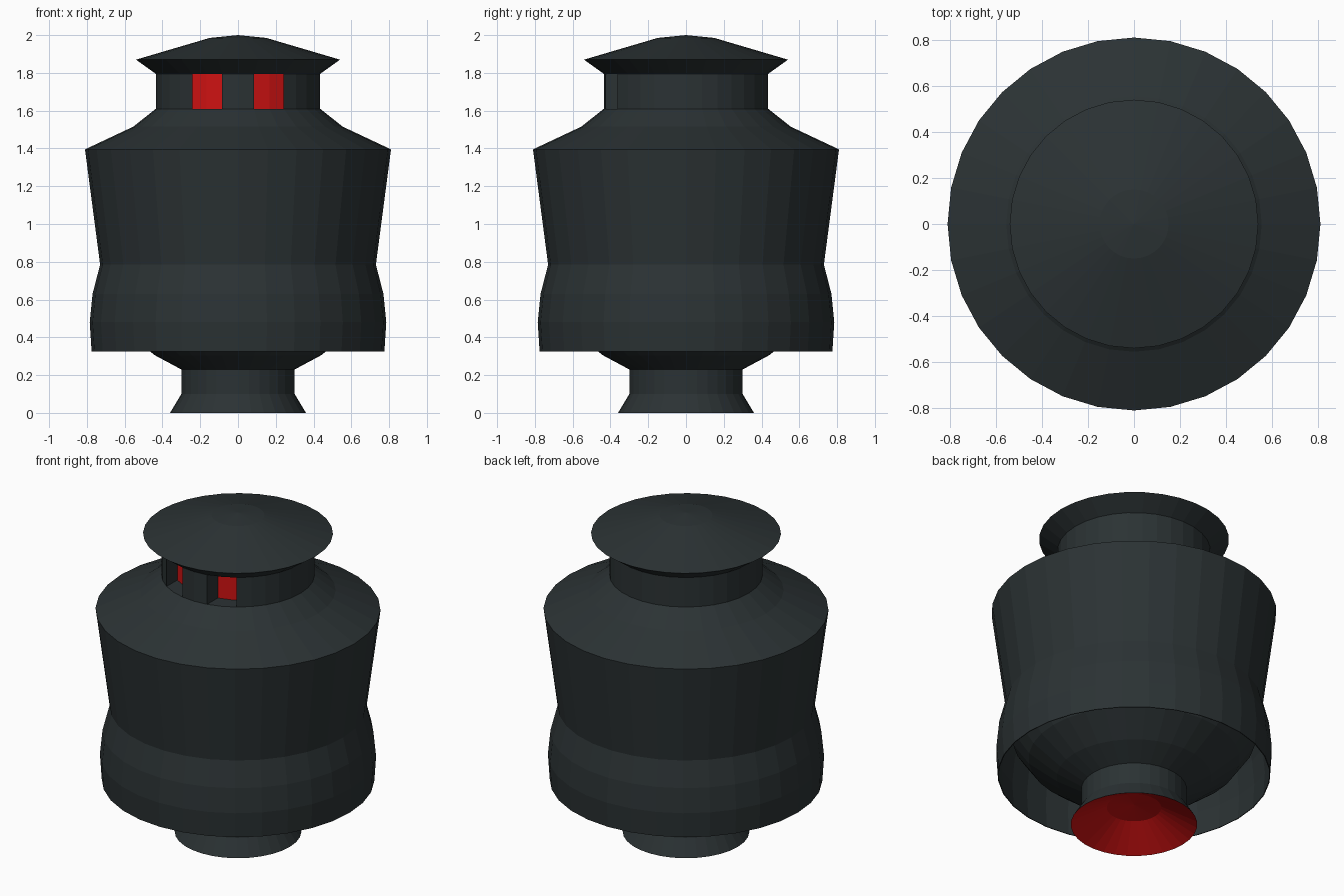
import bpy, bmesh
from math import sin, cos, pi

if "Cube" in bpy.data.objects:
    bpy.data.objects.remove(bpy.data.objects["Cube"])

SIDES = 32


def material(name, colour):
    m = bpy.data.materials.new(name)
    m.diffuse_color = (*colour, 1)
    m.use_nodes = True
    m.node_tree.nodes["Principled BSDF"].inputs["Base Color"].default_value = m.diffuse_color
    return m


DARK = material("dark_metal", (0.024, 0.032, 0.034))
RED = material("red_glow", (0.62, 0.006, 0.006))


def lathe(name, profile, mats, edit=None):
    """Turn an (r, z) profile around z; profile runs bottom, outside, top."""
    bm = bmesh.new()
    rings = []
    for r, z in profile:
        if r == 0:
            rings.append([bm.verts.new((0, 0, z))] * SIDES)
        else:
            rings.append([bm.verts.new((r * cos(2 * pi * i / SIDES),
                                        r * sin(2 * pi * i / SIDES), z))
                          for i in range(SIDES)])
    for low, high in zip(rings, rings[1:]):
        for i in range(SIDES):
            j = (i + 1) % SIDES
            corners = [low[i], low[j], high[j], high[i]]
            bm.faces.new(list(dict.fromkeys(corners)))
    if edit:
        edit(bm)
    mesh = bpy.data.meshes.new(name)
    bm.to_mesh(mesh)
    bm.free()
    for m in mats:
        mesh.materials.append(m)
    ob = bpy.data.objects.new(name, mesh)
    bpy.context.collection.objects.link(ob)
    return ob


def cut_eyes(bm):
    """Push two facets either side of the front pillar straight back."""
    for side in (-1, 1):
        faces = []
        for f in bm.faces:
            c = f.calc_center_median()
            if c.y < -0.3 and 0.08 < c.x * side < 0.25:
                faces.append(f)
        geom = bmesh.ops.extrude_face_region(bm, geom=faces)["geom"]
        old = [f for f in faces if f.is_valid and f not in geom]
        if old:
            bmesh.ops.delete(bm, geom=old, context='FACES')
        verts = [g for g in geom if isinstance(g, bmesh.types.BMVert)]
        bmesh.ops.translate(bm, verts=verts, vec=(0, 0.105, 0))
        for g in geom:
            if isinstance(g, bmesh.types.BMFace):
                g.material_index = 1


# red hollow under the foot
lathe("nozzle_inside", [(0, 0.13), (0.155, 0.11), (0.36, 0)], [RED])

# foot and bowl tucked up inside the skirt
lathe("foot_and_bowl", [(0.36, 0), (0.30, 0.10), (0.30, 0.23), (0.44, 0.305),
                        (0.60, 0.43), (0.69, 0.56), (0.725, 0.785)], [DARK])

# skirt (inner wall then outer wall), torso and shoulders
lathe("body_shell", [(0.725, 0.785), (0.765, 0.63), (0.78, 0.48), (0.77, 0.325),
                     (0.775, 0.325), (0.785, 0.48), (0.77, 0.63), (0.73, 0.785),
                     (0.81, 1.395), (0.555, 1.515), (0.435, 1.61)], [DARK])

# neck band with the two recessed red eyes
lathe("neck_band", [(0.435, 1.61), (0.435, 1.795)], [DARK, RED], cut_eyes)

# wide cap
lathe("cap", [(0.435, 1.795), (0.54, 1.87), (0.15, 1.985), (0, 2.0)], [DARK])

# floor and ceiling closing the eye recesses
lathe("recess_floor", [(0.435, 1.61), (0, 1.61)], [DARK])
